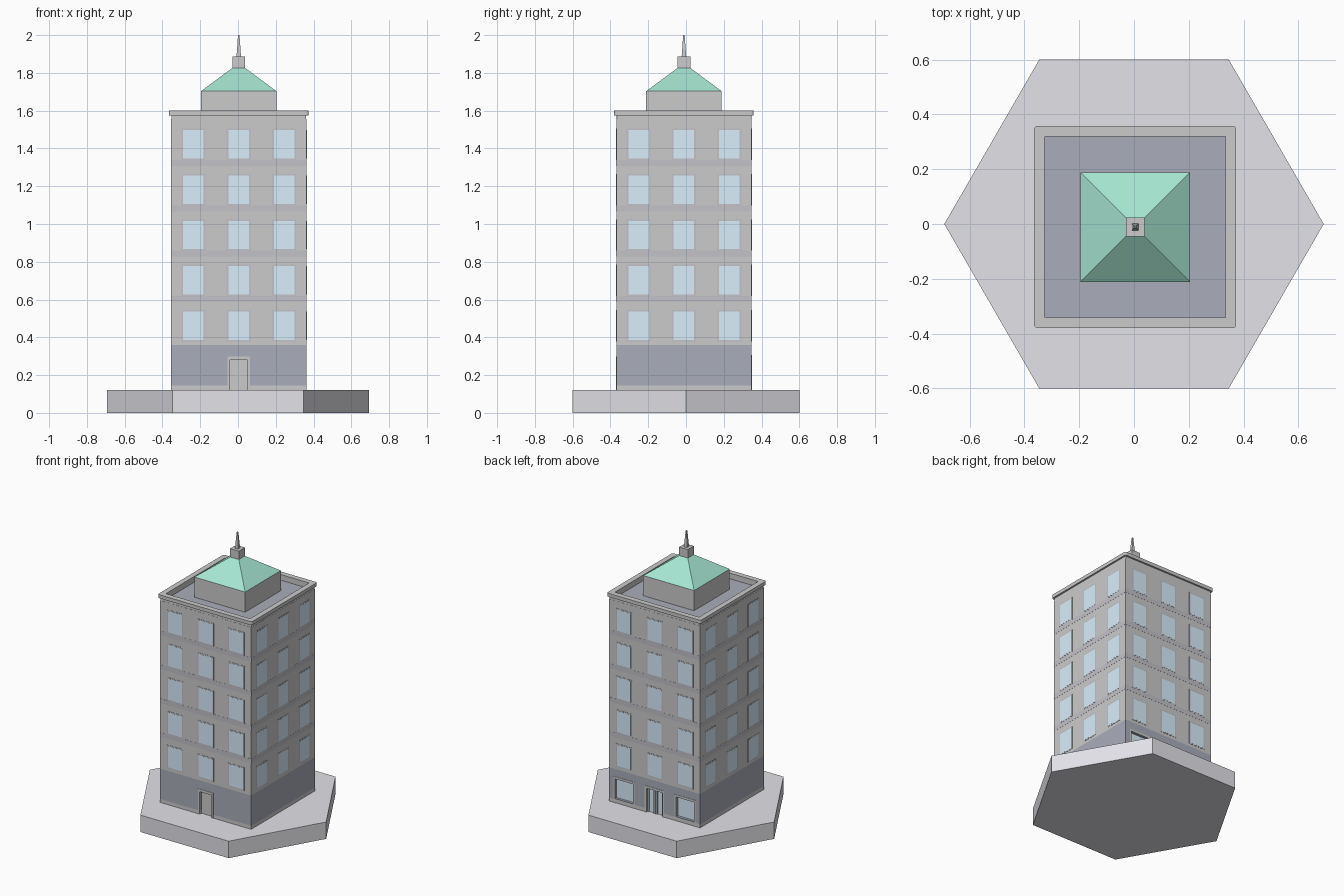
import bpy, bmesh, math
from mathutils import Matrix, Vector

if "Cube" in bpy.data.objects:
    bpy.data.objects.remove(bpy.data.objects["Cube"])

CX, CY, H = 0.004, -0.011, 0.358          # tower centre and half width
CENTRE = Matrix.Translation((CX, CY, 0))

def material(name, rgb):
    m = bpy.data.materials.new(name)
    m.diffuse_color = (*rgb, 1)
    m.use_nodes = True
    m.node_tree.nodes["Principled BSDF"].inputs["Base Color"].default_value = m.diffuse_color
    return m

STONE = material("stone", (0.6, 0.6, 0.6))
TRIM = material("trim", (0.54, 0.54, 0.58))
SLATE = material("slate", (0.40, 0.42, 0.49))
PAVING = material("paving", (0.77, 0.76, 0.81))
GLASS = material("glass", (0.70, 0.86, 0.97))
COPPER = material("green_copper", (0.38, 0.79, 0.64))

def finish(name, bm, mat, matrix=CENTRE):
    bmesh.ops.recalc_face_normals(bm, faces=bm.faces)
    bm.transform(matrix)
    me = bpy.data.meshes.new(name)
    bm.to_mesh(me)
    bm.free()
    ob = bpy.data.objects.new(name, me)
    bpy.context.collection.objects.link(ob)
    if mat:
        me.materials.append(mat)
    return ob

def boxes(name, spans, mat, matrix=CENTRE):
    """One object from boxes given as (x0, x1, y0, y1, z0, z1)."""
    bm = bmesh.new()
    for x0, x1, y0, y1, z0, z1 in spans:
        m = Matrix.Translation(((x0 + x1) / 2, (y0 + y1) / 2, (z0 + z1) / 2))
        bmesh.ops.create_cube(bm, size=1, matrix=m @ Matrix.Diagonal((x1 - x0, y1 - y0, z1 - z0, 1)))
    return finish(name, bm, mat, matrix)

def block(name, half, z0, z1, mat):
    return boxes(name, [(-half, half, -half, half, z0, z1)], mat)

def frustum(name, sides, r1, r2, z0, z1, mat, turn, matrix=CENTRE):
    bm = bmesh.new()
    bmesh.ops.create_cone(bm, cap_ends=True, segments=sides, radius1=r1, radius2=r2, depth=z1 - z0,
                          matrix=Matrix.Translation((0, 0, (z0 + z1) / 2)) @ Matrix.Rotation(turn, 4, 'Z'))
    return finish(name, bm, mat, matrix)

def rounded_square(half, r, z):
    pts = []
    for q in range(4):
        for s in range(4):
            a = math.radians(90 * q + 30 * s)
            c = Matrix.Rotation(math.radians(90 * q), 3, 'Z') @ Vector((half - r, half - r, 0))
            pts.append(c + Vector((math.cos(a) * r, math.sin(a) * r, z)))
    return pts

# hexagonal plaza, corner towards the front
hexa = frustum("plaza_base", 6, 0.693, 0.693, 0, 0.12, PAVING, 0, Matrix.Rotation(math.pi / 2, 4, 'Z'))

# tower storeys
plinth = block("plinth", H, 0.12, 0.145, STONE)
ground = block("ground_floor", H, 0.145, 0.36, SLATE)
block("upper_floors", H, 0.36, 1.555, STONE)
block("flat_roof", 0.335, 1.55, 1.56, SLATE)

# parapet ring
bm = bmesh.new()
loops = [[bm.verts.new(p) for p in rounded_square(h, r, z)]
         for h, r, z in ((0.369, 0.012, 1.575), (0.369, 0.012, 1.60), (0.331, 0.004, 1.60), (0.331, 0.004, 1.55),
                         (0.357, 0.004, 1.55), (0.357, 0.004, 1.575))]
for i, a in enumerate(loops):
    b = loops[(i + 1) % len(loops)]
    for k in range(16):
        j = (k + 1) % 16
        bm.faces.new((a[k], a[j], b[j], b[k]))
finish("parapet", bm, STONE)

# windows and floor bands on all four sides
for side, turn in (("front", 0), ("right", 90), ("back", 180), ("left", 270)):
    m = CENTRE @ Matrix.Rotation(math.radians(turn), 4, 'Z')
    panes, surrounds, bands = [], [], []
    for floor in range(5):
        z = 0.387 + 0.24 * floor
        if floor:
            bands.append((-H, H, -H - 0.0008, -H + 0.01, z - 0.04, z - 0.008))
        for u in (-0.24, 0, 0.24):
            panes.append((u - 0.054, u + 0.054, -H - 0.002, -H + 0.01, z, z + 0.15))
            surrounds.append((u - 0.064, u + 0.064, -H - 0.0014, -H + 0.01, z - 0.008, z + 0.158))
    boxes(side + "_windows", panes, GLASS, m)
    boxes(side + "_window_surrounds", surrounds, TRIM, m)
    boxes(side + "_floor_bands", bands, TRIM, m)

# ground floor openings: (name, centre, half width, bottom, top, frame, turn, filling)
BACK = math.pi
openings = [("front_door", 0, 0.046, 0.12, 0.28, 0.014, 0, STONE),
            ("shop_window_a", -0.24, 0.07, 0.15, 0.29, 0.012, BACK, GLASS),
            ("back_doors", 0, 0.064, 0.12, 0.29, 0.012, BACK, GLASS),
            ("shop_window_b", 0.24, 0.07, 0.15, 0.29, 0.012, BACK, GLASS)]
for name, u, w, z0, z1, f, turn, fill in openings:
    m = CENTRE @ Matrix.Rotation(turn, 4, 'Z')
    cutter = boxes(name + "_cutter", [(u - w, u + w, -H - 0.05, -H + 0.022, z0 - (0.02 if z0 < 0.13 else 0), z1)], None, m)
    cutter.hide_render = True
    for ob in ((plinth, ground) if z0 < 0.13 else (ground,)):
        mod = ob.modifiers.new("opening", 'BOOLEAN')
        mod.object, mod.operation, mod.solver = cutter, 'DIFFERENCE', 'EXACT'
        bpy.context.view_layer.objects.active = ob
        bpy.ops.object.modifier_apply(modifier=mod.name)
    bpy.data.objects.remove(cutter)
    y0, y1 = -H - 0.002, -H + 0.004
    boxes(name + "_frame", [(u - w - f, u - w, y0, y1, 0.12, z1), (u + w, u + w + f, y0, y1, 0.12, z1),
                            (u - w - f, u + w + f, y0, y1, z1, z1 + f + 0.004)], STONE, m)
    boxes(name + "_panel", [(u - w, u + w, -H + 0.018, -H + 0.03, z0, z1)], fill, m)
    if name == "back_doors":
        boxes("door_stiles", [(x - 0.006, x + 0.006, -H + 0.01, -H + 0.022, z0, z1)
                              for x in (-w + 0.006, -0.008, 0.008, w - 0.006)], STONE, m)

# penthouse, copper roof, cupola and spire
R2 = math.sqrt(2)
block("penthouse", 0.2, 1.555, 1.703, STONE)
frustum("copper_roof", 4, 0.2 * R2, 0.034 * R2, 1.703, 1.826, COPPER, math.pi / 4)
block("cupola", 0.034, 1.822, 1.886, STONE)
frustum("spire", 4, 0.012 * R2, 0.004 * R2, 1.885, 2.0, STONE, math.pi / 4)
